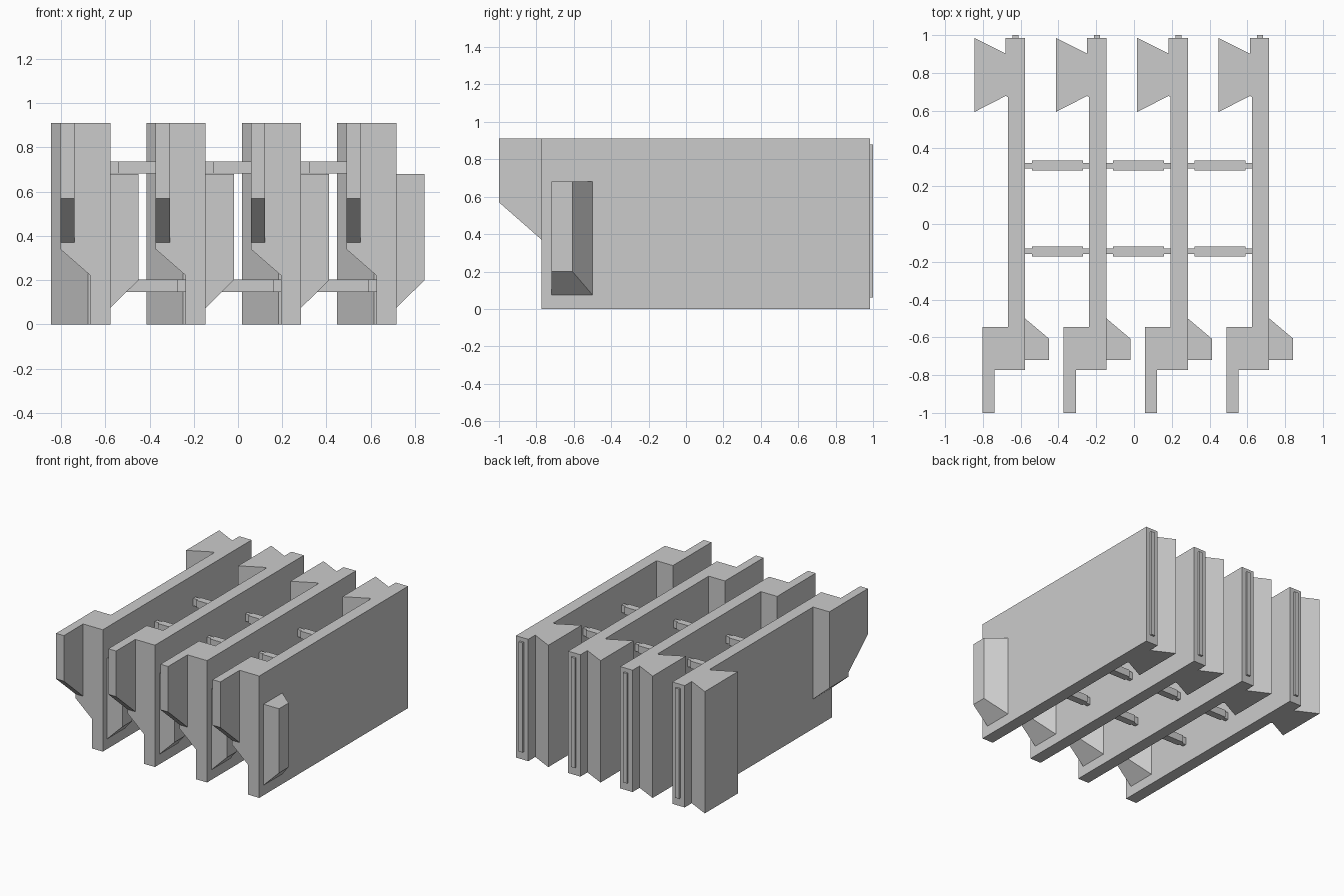
import bpy, bmesh
from mathutils import Vector

if "Cube" in bpy.data.objects:
    bpy.data.objects.remove(bpy.data.objects["Cube"])

grey = bpy.data.materials.new("plain_grey")
grey.diffuse_color = (0.6, 0.6, 0.6, 1)
grey.use_nodes = True
grey.node_tree.nodes["Principled BSDF"].inputs["Base Color"].default_value = grey.diffuse_color

PITCH = 0.431          # spacing between neighbouring panels
FIRST = -0.577         # right face of the first panel
HEIGHT = 0.91


def prism(name, profile, axis, lo, hi, dx=0.0, cut=None):
    """Extrude a 2D profile along an axis; cut = (point, normal) slices off the normal side."""
    def place(a, b, t):
        return {"z": (a, b, t), "y": (a, t, b), "x": (t, a, b)}[axis]
    bm = bmesh.new()
    face = bm.faces.new([bm.verts.new(place(a, b, lo)) for a, b in profile])
    step = Vector(place(0, 0, hi - lo))
    new = bmesh.ops.extrude_face_region(bm, geom=[face])["geom"]
    bmesh.ops.translate(bm, vec=step, verts=[v for v in new if isinstance(v, bmesh.types.BMVert)])
    if cut:
        bmesh.ops.bisect_plane(bm, geom=bm.verts[:] + bm.edges[:] + bm.faces[:],
                               plane_co=cut[0], plane_no=cut[1], clear_outer=True)
        bmesh.ops.holes_fill(bm, edges=[e for e in bm.edges if e.is_boundary])
    bmesh.ops.recalc_face_normals(bm, faces=bm.faces)
    mesh = bpy.data.meshes.new(name)
    bm.to_mesh(mesh)
    bm.free()
    mesh.materials.append(grey)
    obj = bpy.data.objects.new(name, mesh)
    obj.location.x = dx
    bpy.context.collection.objects.link(obj)
    return obj


def rect(a0, a1, b0, b1):
    return [(a0, b0), (a1, b0), (a1, b1), (a0, b1)]


# All profiles are measured from the right face of a panel (x = 0)
panel = [(0, -0.772), (0, 0.985), (-0.102, 0.985), (-0.102, 0.902), (-0.268, 0.985),
         (-0.268, 0.593), (-0.102, 0.678), (-0.091, 0.672), (-0.091, -0.772)]
bracket = [(-0.091, HEIGHT), (-0.226, HEIGHT), (-0.226, 0.34), (-0.091, 0.222)]
prong = [(-0.772, HEIGHT), (-1.0, HEIGHT), (-1.0, 0.57), (-0.772, 0.37)]
tab = [(0, -0.5), (0, -0.72), (0.127, -0.72), (0.127, -0.607)]

# Dovetail joint ends square against the panel, so drop the sloped neck point
panel[7:8] = [(-0.102, 0.672), (-0.091, 0.672)]
panel = [p for p in panel if p != (-0.102, 0.672)]

for i in range(4):
    x = FIRST + PITCH * i
    # Upright panel with its rear dovetail
    prism("panel", panel, "z", 0, HEIGHT, x)
    # Front bracket with sloping underside, and the prong reaching forward from it
    prism("front_bracket", bracket, "y", -0.772, -0.545, x)
    prism("front_prong", prong, "x", -0.226, -0.162, x)
    # Side tab, its underside cut at a slope
    prism("side_tab", tab, "z", 0.0, 0.68, x,
          cut=((0, 0, 0.075), (0.125, 0, -0.127)))
    # Thin ridge up the rear edge
    prism("rear_ridge", rect(-0.066, -0.034, 0.985, 1.0), "z", 0.06, 0.88, x)

    # Connecting pegs to the next panel: thick middle, thin ends
    if i < 3:
        end = PITCH - 0.091
        for y in (0.309, -0.145):
            a, b, c, d = 0.036, 0.306, 0.014, 0.027
            peg = [(0, y - c), (a, y - c), (a, y - d), (b, y - d), (b, y - c), (end, y - c),
                   (end, y + c), (b, y + c), (b, y + d), (a, y + d), (a, y + c), (0, y + c)]
            for z in (0.147, 0.682):
                prism("connecting_peg", peg, "z", z, z + 0.055, x)
